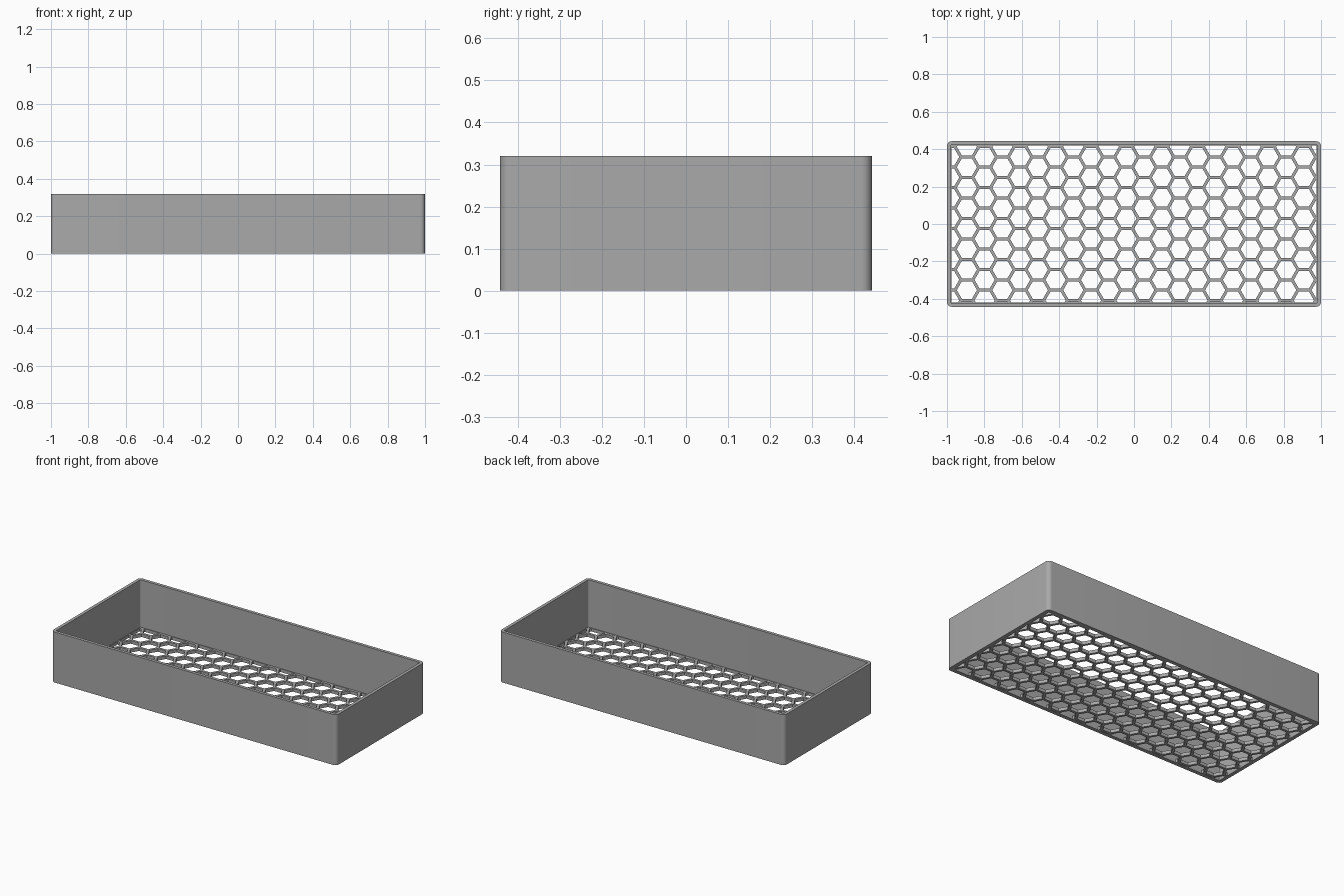
import bpy, bmesh, math

cube = bpy.data.objects.get("Cube")
if cube:
    bpy.data.objects.remove(cube)

LENGTH, WIDTH, HEIGHT = 2.0, 0.885, 0.32
WALL, FLOOR, RADIUS = 0.02, 0.02, 0.025
PITCH, BAR = 0.1095, 0.016          # hexagon spacing and strut width
COLUMN = PITCH * math.sqrt(3) / 2
ORIGIN_X, ORIGIN_Y = -0.04, 0.03     # centre of one hexagon

grey = bpy.data.materials.new("matte grey")
grey.use_nodes = True
grey.diffuse_color = (0.4, 0.4, 0.4, 1)
grey.node_tree.nodes["Principled BSDF"].inputs["Base Color"].default_value = (0.4, 0.4, 0.4, 1)


def make_object(name, bm):
    bmesh.ops.recalc_face_normals(bm, faces=bm.faces)
    mesh = bpy.data.meshes.new(name)
    bm.to_mesh(mesh)
    bm.free()
    mesh.materials.append(grey)
    obj = bpy.data.objects.new(name, mesh)
    bpy.context.collection.objects.link(obj)
    return obj


def rounded_loop(bm, inset, z, steps=8):
    """Rounded rectangle of vertices, counter-clockwise."""
    r = RADIUS - inset
    cx, cy = LENGTH / 2 - RADIUS, WIDTH / 2 - RADIUS
    loop = []
    for i, (sx, sy) in enumerate([(1, 1), (-1, 1), (-1, -1), (1, -1)]):
        for k in range(steps + 1):
            a = math.pi / 2 * (i + k / steps)
            loop.append(bm.verts.new((sx * cx + r * math.cos(a), sy * cy + r * math.sin(a), z)))
    return loop


def bridge(bm, a, b):
    for i in range(len(a)):
        j = (i + 1) % len(a)
        bm.faces.new((a[i], a[j], b[j], b[i]))


# Tray shell: outer wall, rim, inner wall, closed floor
bm = bmesh.new()
loops = [rounded_loop(bm, 0, 0), rounded_loop(bm, 0, HEIGHT),
         rounded_loop(bm, WALL, HEIGHT), rounded_loop(bm, WALL, FLOOR)]
for lower, upper in zip(loops, loops[1:]):
    bridge(bm, lower, upper)
bm.faces.new(loops[0])
bm.faces.new(loops[-1])
tray = make_object("tray", bm)

# Hexagonal openings, trimmed to the inside of the walls
bm = bmesh.new()
side = (PITCH - BAR) / math.sqrt(3)
for i in range(-11, 13):
    for j in range(-5, 6):
        x = ORIGIN_X + i * COLUMN
        y = ORIGIN_Y + (j + (i % 2) / 2) * PITCH
        bm.faces.new([bm.verts.new((x + side * math.cos(k * math.pi / 3),
                                    y + side * math.sin(k * math.pi / 3), -FLOOR)) for k in range(6)])
for axis, half in ((0, LENGTH / 2), (1, WIDTH / 2)):
    for sign in (-1, 1):
        point, normal = [0, 0, 0], [0, 0, 0]
        point[axis], normal[axis] = sign * (half - WALL - 0.004), sign
        bmesh.ops.bisect_plane(bm, geom=bm.verts[:] + bm.edges[:] + bm.faces[:],
                               plane_co=point, plane_no=normal, clear_outer=True)
top = bmesh.ops.extrude_face_region(bm, geom=bm.faces[:], use_keep_orig=True)["geom"]
bmesh.ops.translate(bm, vec=(0, 0, FLOOR * 3), verts=[v for v in top if isinstance(v, bmesh.types.BMVert)])
cutter = make_object("hexagon_cutter", bm)
cutter.hide_render = True
cutter.hide_viewport = True

# Cut the openings through the floor
cut = tray.modifiers.new("openings", "BOOLEAN")
cut.operation, cut.solver, cut.object = "DIFFERENCE", "EXACT", cutter
bpy.context.view_layer.objects.active = tray
tray.select_set(True)
bpy.ops.object.modifier_apply(modifier=cut.name)
bpy.data.objects.remove(cutter)
bpy.ops.object.shade_smooth_by_angle(angle=math.radians(30))
